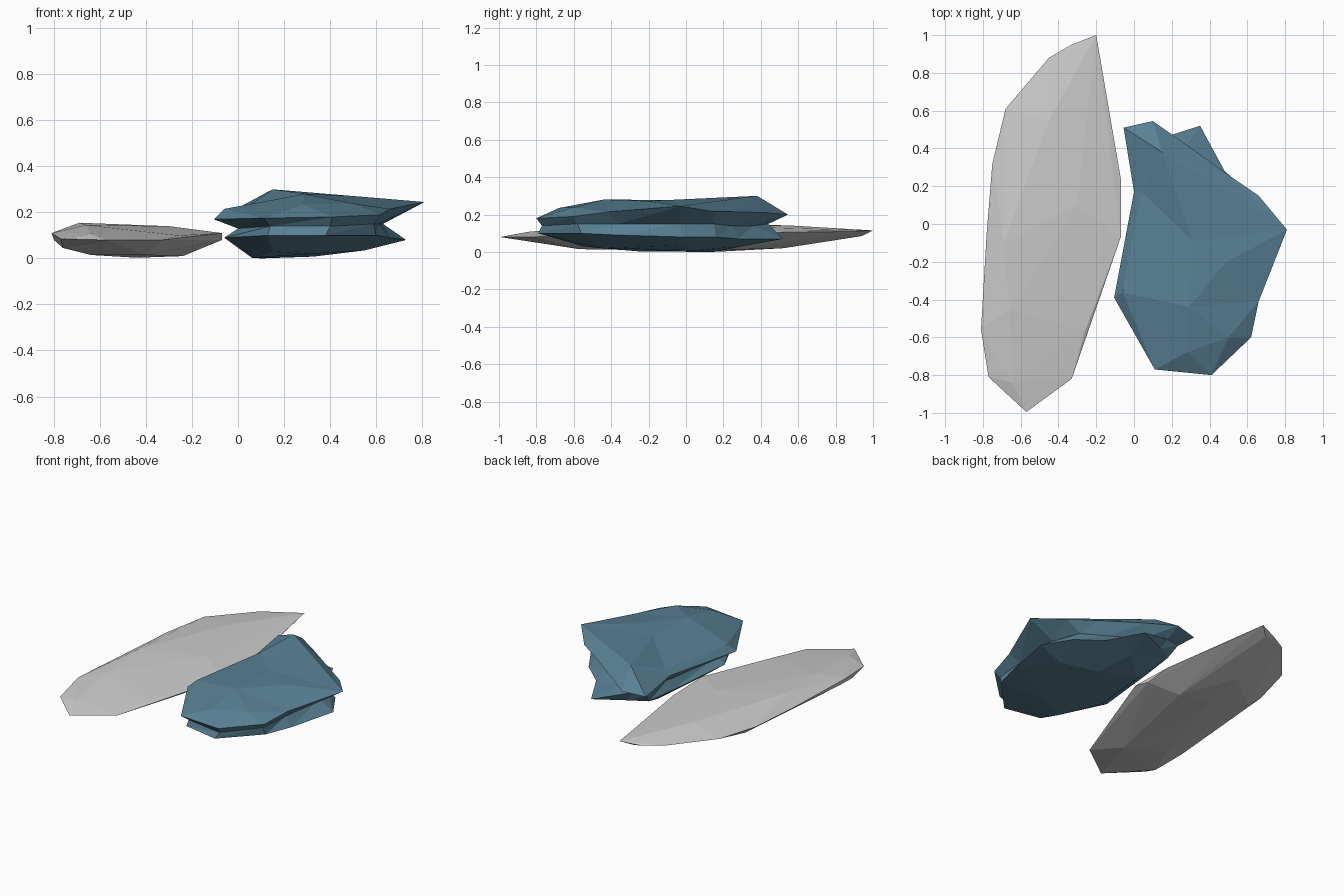
import bpy, bmesh
from mathutils import Vector, geometry


def finish(bm, name, color=None):
    bmesh.ops.recalc_face_normals(bm, faces=bm.faces)
    mesh = bpy.data.meshes.new(name)
    bm.to_mesh(mesh)
    bm.free()
    obj = bpy.data.objects.new(name, mesh)
    bpy.context.collection.objects.link(obj)
    if color:
        mat = bpy.data.materials.new(name + "_colour")
        mat.diffuse_color = color
        mesh.materials.append(mat)
    return obj


def hull_rock(name, points):
    bm = bmesh.new()
    verts = [bm.verts.new(p) for p in points]
    out = bmesh.ops.convex_hull(bm, input=verts)
    junk = {v for v in out["geom_interior"] + out["geom_unused"]
            if isinstance(v, bmesh.types.BMVert)}
    bmesh.ops.delete(bm, geom=list(junk), context="VERTS")
    return finish(bm, name)


def cap(bm, rim, inner, creases=()):
    """Triangulated cap inside a rim loop, passing through the inner points."""
    n = len(rim)
    verts = rim + [bm.verts.new(p) for p in inner]
    edges = [(i, (i + 1) % n) for i in range(n)] + list(creases)
    res = geometry.delaunay_2d_cdt([Vector(v.co[:2]) for v in verts],
                                   edges, [list(range(n))], 1, 1e-5)
    for f in res[2]:
        bm.faces.new([verts[res[3][i][0]] for i in f])


def ledge_rock(name, rings, top, bottom, creases, color):
    bm = bmesh.new()
    loops = [[bm.verts.new(p) for p in r] for r in rings]
    for a, b in zip(loops, loops[1:]):
        for i in range(len(a)):
            j = (i + 1) % len(a)
            bm.faces.new((a[i], a[j], b[i]))
            bm.faces.new((a[j], b[j], b[i]))
    cap(bm, loops[0], top, creases)
    cap(bm, loops[-1], bottom)
    return finish(bm, name, color)


# Long flat grey slab: rim, upper facets, lower facets
slab_rim = [(-0.20, 1.0, 0.115), (-0.33, 0.95, 0.10), (-0.45, 0.88, 0.105),
            (-0.68, 0.61, 0.11), (-0.75, 0.32, 0.10), (-0.78, -0.05, 0.10),
            (-0.81, -0.56, 0.11), (-0.77, -0.81, 0.085), (-0.57, -0.995, 0.08),
            (-0.33, -0.82, 0.08), (-0.26, -0.57, 0.10), (-0.07, -0.07, 0.11),
            (-0.07, 0.24, 0.10), (-0.15, 0.70, 0.105)]
slab_top = [(-0.69, -0.10, 0.155), (-0.64, -0.84, 0.108), (-0.30, 0.10, 0.14),
            (-0.45, 0.55, 0.142), (-0.66, -0.45, 0.145)]
slab_base = [(-0.80, -0.50, 0.08), (-0.76, -0.70, 0.045), (-0.64, -0.45, 0.015),
             (-0.44, 0.20, 0.003), (-0.24, 0.15, 0.01), (-0.40, -0.57, 0.015),
             (-0.40, 0.52, 0.02), (-0.27, 0.94, 0.085), (-0.07, 0.05, 0.08),
             (-0.66, 0.30, 0.03)]
hull_rock("flat_slab_rock", slab_rim + slab_top + slab_base)

# Blue rock: overhanging upper rim, recessed waist, lower rim
upper = [(-0.105, -0.39, 0.17), (0.11, -0.77, 0.175), (0.41, -0.80, 0.18),
         (0.62, -0.60, 0.19), (0.66, -0.41, 0.215), (0.81, -0.03, 0.245),
         (0.66, 0.15, 0.215), (0.50, 0.26, 0.215), (0.27, 0.425, 0.21),
         (0.10, 0.545, 0.20), (-0.055, 0.51, 0.19), (0.0, 0.17, 0.19)]
waist = [(0.0, -0.33, 0.13), (0.14, -0.73, 0.14), (0.40, -0.77, 0.14),
         (0.59, -0.58, 0.15), (0.61, -0.36, 0.15), (0.63, -0.03, 0.15),
         (0.56, 0.15, 0.15), (0.42, 0.25, 0.14), (0.24, 0.36, 0.14),
         (0.10, 0.44, 0.15), (0.0, 0.42, 0.15), (0.04, 0.16, 0.14)]
lower = [(-0.06, -0.33, 0.09), (0.13, -0.74, 0.10), (0.38, -0.79, 0.10),
         (0.60, -0.56, 0.10), (0.66, -0.36, 0.09), (0.73, -0.02, 0.08),
         (0.62, 0.16, 0.08), (0.48, 0.28, 0.07), (0.35, 0.52, 0.07),
         (0.14, 0.42, 0.08), (0.03, 0.36, 0.08), (0.0, 0.14, 0.08)]
top = [(0.15, 0.38, 0.30), (0.29, -0.44, 0.28), (0.31, -0.09, 0.278),
       (0.50, -0.60, 0.238), (0.28, -0.68, 0.235), (-0.06, -0.36, 0.215),
       (0.04, 0.17, 0.225), (0.49, -0.20, 0.272)]
bottom = [(0.06, -0.25, 0.003), (0.15, -0.55, 0.03), (0.33, -0.45, 0.02),
          (0.33, 0.05, 0.008), (0.55, -0.05, 0.035), (0.10, 0.15, 0.0),
          (0.28, 0.30, 0.03)]
# Creases: the long back ridge and the short step on top
ledge_rock("ledged_rock", [upper, waist, lower], top, bottom,
           [(12, 5), (13, 14)], (0.10, 0.22, 0.30, 1))
